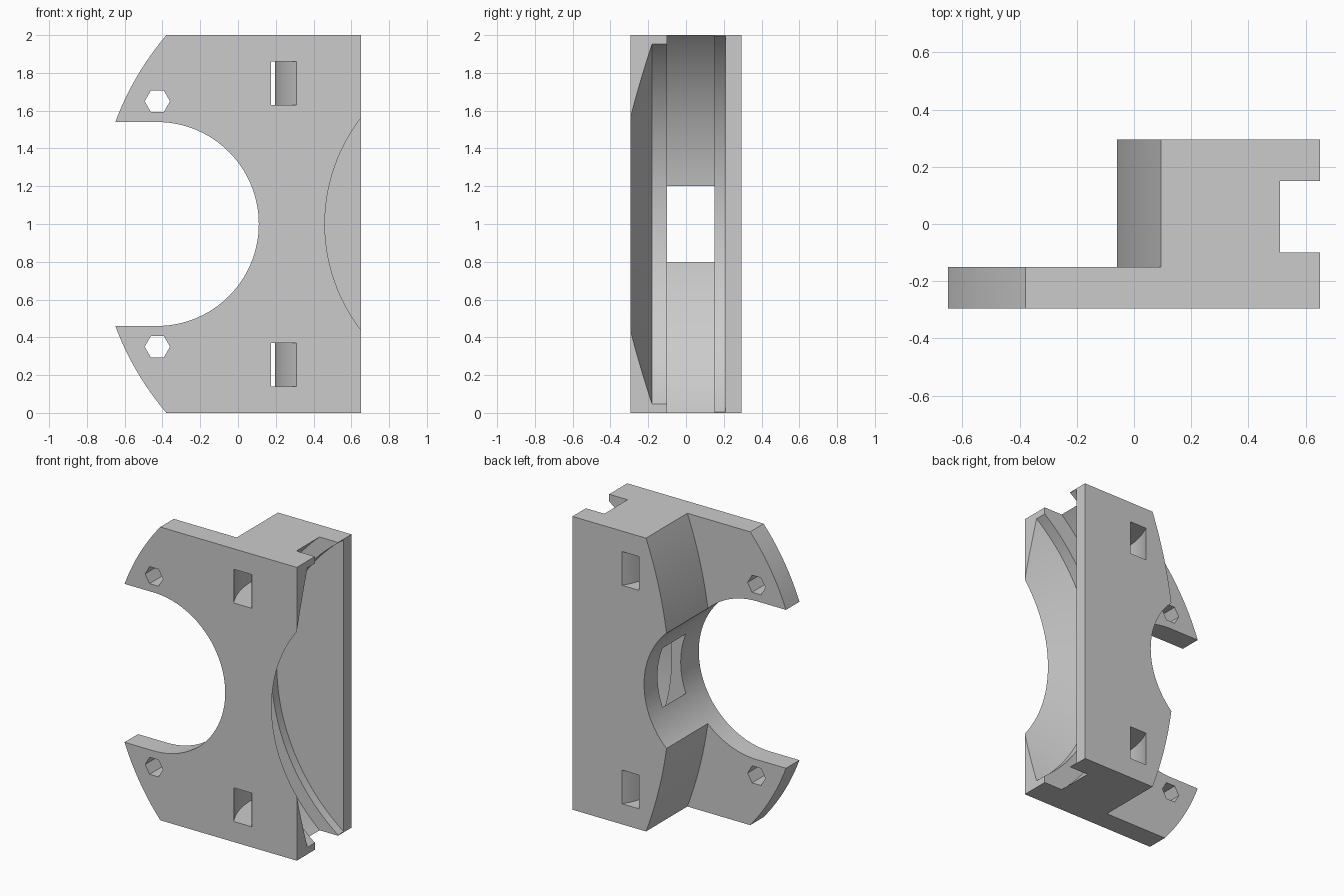
import bpy, bmesh, math

if "Cube" in bpy.data.objects:
    bpy.data.objects.remove(bpy.data.objects["Cube"])

grey = bpy.data.materials.new("plain grey")
grey.use_nodes = True
grey.diffuse_color = (0.6, 0.6, 0.6, 1)
grey.node_tree.nodes["Principled BSDF"].inputs["Base Color"].default_value = (0.6, 0.6, 0.6, 1)

MID = 1.0      # height of the mirror plane
HALF = 0.295   # half depth of the body


def arc(cx, cy, r, start, end, steps=32):
    """Points on a circular arc, angles in radians."""
    angles = [start + (end - start) * i / steps for i in range(steps + 1)]
    return [(cx + r * math.cos(a), cy + r * math.sin(a)) for a in angles]


def skin(name, rings):
    """Solid through a stack of equally long rings, capped at both ends."""
    bm = bmesh.new()
    loops = [[bm.verts.new(p) for p in ring] for ring in rings]
    for a, b in zip(loops, loops[1:]):
        for i in range(len(a)):
            j = (i + 1) % len(a)
            bm.faces.new((a[i], a[j], b[j], b[i]))
    bm.faces.new(loops[0])
    bm.faces.new(loops[-1])
    bmesh.ops.recalc_face_normals(bm, faces=bm.faces)
    mesh = bpy.data.meshes.new(name)
    bm.to_mesh(mesh)
    bm.free()
    mesh.materials.append(grey)
    ob = bpy.data.objects.new(name, mesh)
    bpy.context.collection.objects.link(ob)
    return ob


def along_y(name, outline, y0, y1):
    return skin(name, [[(x, y, z) for x, z in outline] for y in (y0, y1)])


def along_z(name, outline, z0, z1):
    return skin(name, [[(x, y, z) for x, y in outline] for z in (z0, z1)])


def left_arc(cx, r, half_height, steps=48):
    """Arc bulging to -x, from low to high, centred on the mirror plane."""
    a = math.asin(half_height / r)
    return arc(cx, MID, r, math.pi + a, math.pi - a, steps)


# Body: straight right edge, curved left edge, full depth
body_arc = left_arc(0.797, 1.544, 1.0)
body = along_y("clamp_bracket", [(0.65, 0), *body_arc, (0.65, 2)], -HALF, HALF)

# Step behind the thin arms
step_arc = left_arc(2.75, 2.837, 1.1)
cutters = [along_y("arm_step_cutter", [(-1, -0.1), *step_arc, (-1, 2.1)], -0.15, 0.5)]

# Open round bore on the left side
bore = arc(-0.43, MID, 0.54, -math.pi / 2, math.pi / 2, 64)
cutters.append(along_y("bore_cutter", [(-1, MID - 0.54), *bore, (-1, MID + 0.54)], -0.5, 0.5))

# Stepped round recess on the right side: (radius, y)
recess = [(0.786, -0.35), (1.2, -0.18), (1.2, -0.1), (1.325, -0.1),
          (1.325, 0.15), (1.234, 0.15), (1.234, 0.21)]
circle = arc(0, 0, 1, 0, math.tau, 192)[:-1]
cutters.append(skin("recess_cutter", [
    [(1.38 + r * c, y, MID + r * s) for c, s in circle] for r, y in recess]))

# Mirrored hexagonal holes and curved strap channels
hexagon = arc(0, 0, 0.067, 0, math.tau, 6)[:-1]
outer = arc(0.69, 0.023, 0.605, math.pi * 0.7, math.pi * 1.3)
inner = arc(0.69, 0.023, 0.495, math.pi * 1.3, math.pi * 0.7)
for side in (-1, 1):
    cutters.append(along_y("hex_cutter", [
        (x - 0.427, z + MID + side * 0.65) for x, z in hexagon], -0.5, 0.5))
    z = MID + side * 0.745
    cutters.append(along_z("channel_cutter", outer + inner, z - 0.115, z + 0.115))

# Cut everything out of the body
bpy.context.view_layer.objects.active = body
for cutter in cutters:
    cutter.hide_render = True
    mod = body.modifiers.new("cut", 'BOOLEAN')
    mod.operation = 'DIFFERENCE'
    mod.solver = 'EXACT'
    mod.object = cutter
    bpy.ops.object.modifier_apply(modifier=mod.name)
    bpy.data.objects.remove(cutter)

# Smooth curved walls, sharp edges
bpy.ops.object.select_all(action='DESELECT')
body.select_set(True)
bpy.ops.object.shade_smooth_by_angle(angle=math.radians(20))
